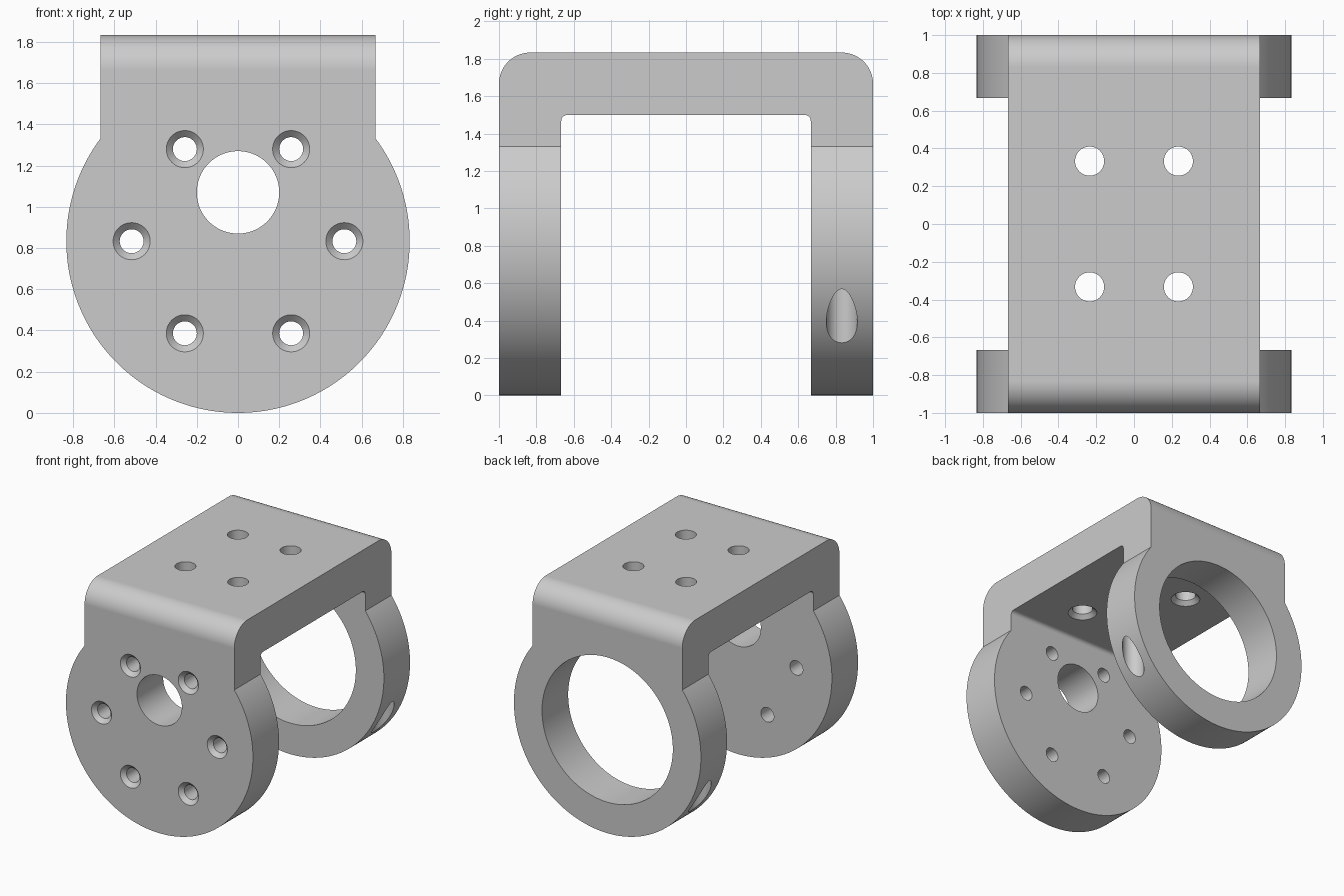
import bpy, bmesh
from math import sin, cos, pi, asin, radians
from mathutils import Vector

cube = bpy.data.objects.get("Cube")
if cube:
    bpy.data.objects.remove(cube, do_unlink=True)

R = 0.833          # radius and centre height of the round legs
HALF = 0.667       # half width of the bridge, also inner face of the legs
TOP, UNDER = 1.833, 1.5
LEG_Y = 0.833      # middle of each leg


def arc(cx, cy, r, a0, a1, n):
    return [(cx + r * cos(a0 + (a1 - a0) * i / n),
             cy + r * sin(a0 + (a1 - a0) * i / n)) for i in range(n + 1)]


def make_object(name, bm):
    bmesh.ops.recalc_face_normals(bm, faces=bm.faces)
    mesh = bpy.data.meshes.new(name)
    bm.to_mesh(mesh)
    bm.free()
    ob = bpy.data.objects.new(name, mesh)
    bpy.context.collection.objects.link(ob)
    return ob


def prism(name, points, depth):
    """Extrude a closed outline of 3D points along a vector."""
    bm = bmesh.new()
    face = bm.faces.new([bm.verts.new(p) for p in points])
    out = bmesh.ops.extrude_face_region(bm, geom=[face])
    moved = [v for v in out["geom"] if isinstance(v, bmesh.types.BMVert)]
    bmesh.ops.translate(bm, verts=moved, vec=depth)
    return make_object(name, bm)


def drill(bm, origin, axis, steps, n=48):
    """Add a turned cutter: steps are (radius, distance along axis)."""
    turn = Vector((0, 0, 1)).rotation_difference(Vector(axis))
    rings = [[bm.verts.new(Vector(origin) + turn @ Vector((x, y, t)))
              for x, y in arc(0, 0, r, 0, 2 * pi, n)[:-1]] for r, t in steps]
    for a, b in zip(rings, rings[1:]):
        for i in range(n):
            j = (i + 1) % n
            bm.faces.new((a[i], a[j], b[j], b[i]))
    bm.faces.new(rings[0])
    bm.faces.new(rings[-1])


def boolean(ob, tool, operation):
    mod = ob.modifiers.new(operation, "BOOLEAN")
    mod.object, mod.operation, mod.solver = tool, operation, "EXACT"
    bpy.context.view_layer.objects.active = ob
    bpy.ops.object.modifier_apply(modifier=mod.name)
    bpy.data.objects.remove(tool, do_unlink=True)


# U-shaped side profile with rounded corners
fo, fi = 0.167, 0.033
side = [(1, -0.1)] + arc(1 - fo, TOP - fo, fo, 0, pi / 2, 24)
side += [(-y, z) for y, z in reversed(side)]
inner = [(HALF, -0.1)] + arc(HALF - fi, UNDER - fi, fi, 0, pi / 2, 10)
side += [(-y, z) for y, z in inner] + list(reversed(inner))
bracket = prism("servo_bracket", [(-1, y, z) for y, z in side], (2, 0, 0))

# Front outline: round leg with a straight-sided neck
a = asin(0.5 / R) + 0.0
a = pi / 2 - asin(HALF / R)
front = arc(0, R, R, pi - a, 2 * pi + a, 144) + [(HALF, 2), (-HALF, 2)]
outline = prism("outline_helper", [(x, -1.2, z) for x, z in front], (0, 2.4, 0))
boolean(bracket, outline, "INTERSECT")
bracket.name = "u_bracket"

# Holes
bm = bmesh.new()
# Ring of countersunk screw holes in the front leg
r, c = 0.058, 0.032
for i in range(6):
    x, z = 0.516 * cos(i * pi / 3), 0.516 * sin(i * pi / 3)
    drill(bm, (x, -1, R + z), (0, 1, 0),
          [(r + 2 * c, -c), (r, c), (r, 0.5)])
# Shaft hole in the front leg, large bore in the back leg
drill(bm, (0, -1.1, 1.07), (0, 1, 0), [(0.2, 0), (0.2, 0.6)], 96)
drill(bm, (0, 0.5, R), (0, 1, 0), [(0.583, 0), (0.583, 0.7)], 128)
# Bridge holes, countersunk underneath
r, c = 0.077, 0.033
for sx in (-1, 1):
    for sy in (-1, 1):
        drill(bm, (sx * 0.235, sy * 0.333, UNDER), (0, 0, 1),
              [(r + 2 * c, -c), (r, c), (r, 0.5)])
    # Blind vertical holes in the rim of the back leg
    drill(bm, (sx * 0.707, LEG_Y, 0), (0, 0, 1), [(0.083, 0), (0.083, R)])
boolean(bracket, make_object("hole_helper", bm), "DIFFERENCE")

# Material and shading
grey = bpy.data.materials.new("plain_grey")
grey.use_nodes = True
colour = (0.6, 0.6, 0.6, 1)
grey.diffuse_color = colour
grey.node_tree.nodes["Principled BSDF"].inputs["Base Color"].default_value = colour
bracket.data.materials.clear()
bracket.data.materials.append(grey)
for p in bracket.data.polygons:
    p.material_index = 0

bpy.ops.object.select_all(action="DESELECT")
bracket.select_set(True)
bpy.context.view_layer.objects.active = bracket
bpy.ops.object.shade_smooth_by_angle(angle=radians(25))
weighted = bracket.modifiers.new("flat_faces", "WEIGHTED_NORMAL")
weighted.keep_sharp = True
